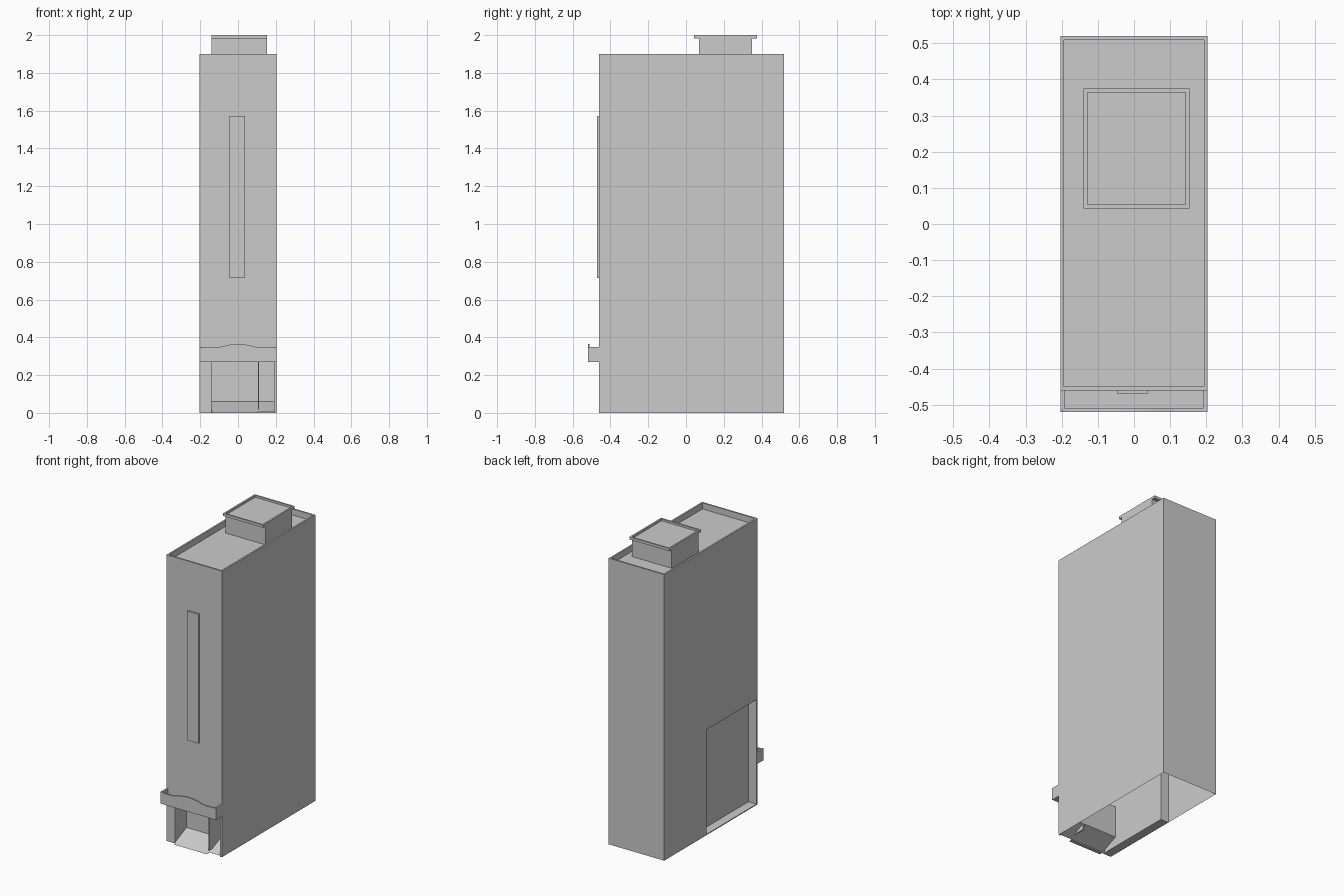
import bpy, bmesh, math

if "Cube" in bpy.data.objects:
    bpy.data.objects.remove(bpy.data.objects["Cube"])


def make(name, polys):
    """Mesh object from a list of polygons; shared corners are welded."""
    bm = bmesh.new()
    for p in polys:
        bm.faces.new([bm.verts.new(c) for c in p])
    bmesh.ops.remove_doubles(bm, verts=bm.verts, dist=1e-5)
    bmesh.ops.recalc_face_normals(bm, faces=bm.faces)
    me = bpy.data.meshes.new(name)
    bm.to_mesh(me)
    bm.free()
    ob = bpy.data.objects.new(name, me)
    bpy.context.collection.objects.link(ob)
    return ob


def rect_x(x, y0, y1, z0, z1):
    return [(x, y0, z0), (x, y1, z0), (x, y1, z1), (x, y0, z1)]


def rect_y(y, x0, x1, z0, z1):
    return [(x0, y, z0), (x1, y, z0), (x1, y, z1), (x0, y, z1)]


def rect_z(z, x0, x1, y0, y1):
    return [(x0, y0, z), (x1, y0, z), (x1, y1, z), (x0, y1, z)]


def ring(x0, x1, y0, y1, z0, z1):
    return [rect_x(x0, y0, y1, z0, z1), rect_x(x1, y0, y1, z0, z1),
            rect_y(y0, x0, x1, z0, z1), rect_y(y1, x0, x1, z0, z1)]


def box(name, x0, x1, y0, y1, z0, z1):
    return make(name, ring(x0, x1, y0, y1, z0, z1)
                + [rect_z(z0, x0, x1, y0, y1), rect_z(z1, x0, x1, y0, y1)])


def rim_top(z, x0, x1, y0, y1, t):
    return [rect_z(z, x0, x0 + t, y0, y1), rect_z(z, x1 - t, x1, y0, y1),
            rect_z(z, x0 + t, x1 - t, y0, y0 + t), rect_z(z, x0 + t, x1 - t, y1 - t, y1)]


W, F, B, H, T = 0.204, -0.46, 0.52, 1.9, 0.011   # half width, front, back, height, wall
CL, CR, CT, CB = -0.14, 0.19, 0.27, -0.34        # chute opening
RX, RY, RZ = -0.145, 0.077, 0.70                 # side recess

# outer cabinet: open underneath, front notched for the chute, left side for the recess
make("cabinet_shell", [
    [(-W, F, 0), (CL, F, 0), (CL, F, CT), (CR, F, CT), (CR, F, 0), (W, F, 0), (W, F, H), (-W, F, H)],
    rect_y(B, -W, W, 0, H),
    rect_x(W, F, B, 0, H),
    [(-W, F, 0), (-W, F + T, 0), (-W, F + T, RZ), (-W, RY, RZ), (-W, RY, 0),
     (-W, B, 0), (-W, B, H), (-W, F, H)],
])

# rim and sunken roof
make("roof", rim_top(H, -W, W, F, B, T)
     + ring(-W + T, W - T, F + T, B - T, 1.86, H)
     + [rect_z(1.86, -W + T, W - T, F + T, B - T)])

# recess in the left side
make("side_recess", [
    rect_x(RX, F + T, RY, 0.005, RZ),
    rect_y(RY, -W, RX, 0, RZ),
    rect_y(F + T, -W, RX, 0, RZ),
    rect_z(RZ, -W, RX, F + T, RY),
])
box("recess_floor", -W, RX, F, RY, 0, 0.006)

# delivery chute, divider and sloped floor with projecting tip
make("chute", [
    rect_x(CL, F, CB, 0.06, CT), rect_x(CR, F, CB, 0.06, CT),
    rect_y(CB, CL, CR, 0.06, CT), rect_z(CT, CL, CR, F, CB),
    [(CL, F, 0.007), (CR, F, 0.007), (CR, CB, 0.06), (CL, CB, 0.06)],
    [(CL, F, 0.007), (CL, CB, 0.06), (CL, F, 0.06)],
    [(CR, F, 0.007), (CR, CB, 0.06), (CR, F, 0.06)],
])
make("chute_tip", [
    [(-0.135, -0.478, 0), (0.105, -0.478, 0), (0.105, F, 0.007), (-0.135, F, 0.007)],
    [(-0.135, -0.478, 0), (0.105, -0.478, 0), (0.105, F, 0), (-0.135, F, 0)],
    rect_y(F, -0.135, 0.105, 0, 0.007),
])
box("chute_divider", 0.105, 0.112, F, CB, 0.02, CT)

# tray above the chute: floor, side lips and wavy front lip
box("tray_floor", -W, W, -0.51, F, CT, 0.282)
for s in (-1, 1):
    a, b = sorted((s * W, s * 0.191))
    box("tray_side_lip", a, b, -0.51, F, 0.282, 0.35)

profile = [(W, 0.35), (0.19, 0.345), (0.11, 0.345), (0.095, 0.349)]
n = 8
arch = [(x, 0.349 + 0.016 * math.cos(math.pi * x / 0.19))
        for x in (0.095 - 0.19 * i / n for i in range(1, n))]
top = profile + arch + [(-x, z) for x, z in reversed(profile)]
outline = [(-W, CT), (W, CT)] + top
fy, by = -0.52, -0.51
pairs = list(zip(outline, outline[1:] + outline[:1]))
make("tray_front_lip",
     [[(x, y, z) for x, z in outline] for y in (fy, by)]
     + [[(a[0], fy, a[1]), (b[0], fy, b[1]), (b[0], by, b[1]), (a[0], by, a[1])] for a, b in pairs])

# raised strip on the front
box("front_strip", -0.045, 0.038, -0.47, F, 0.715, 1.573)

# hopper on the roof with a shallow rimmed lid
cx0, cx1, cy0, cy1 = -0.14, 0.153, 0.043, 0.375
box("hopper", cx0, cx1, 0.068, 0.35, 1.86, 1.985)
make("hopper_lid", ring(cx0, cx1, cy0, cy1, 1.983, 2.0)
     + rim_top(2.0, cx0, cx1, cy0, cy1, T)
     + ring(cx0 + T, cx1 - T, cy0 + T, cy1 - T, 1.987, 2.0)
     + [rect_z(1.983, cx0, cx1, cy0, cy1),
        rect_z(1.987, cx0 + T, cx1 - T, cy0 + T, cy1 - T)])
